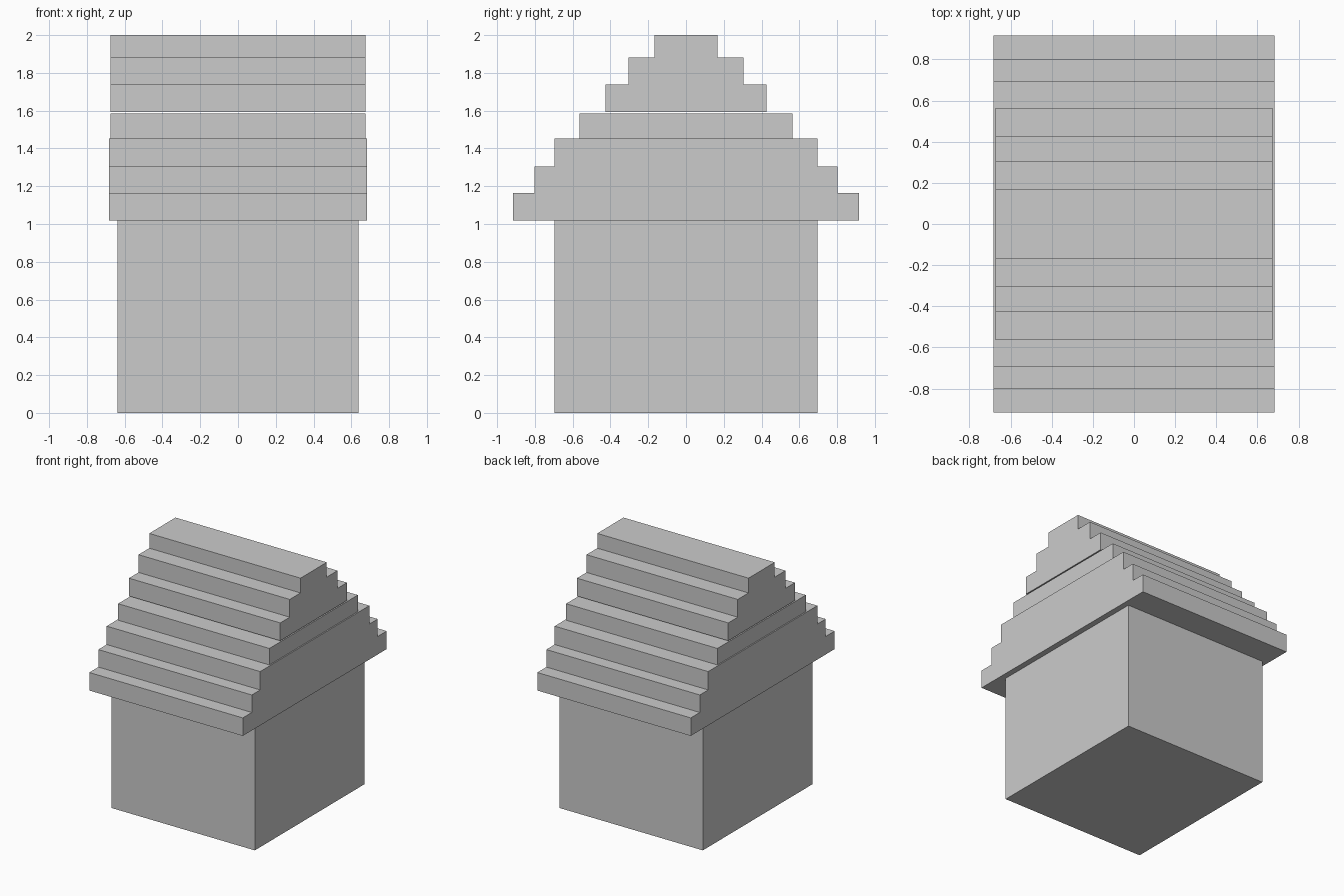
import bpy

if "Cube" in bpy.data.objects:
    bpy.data.objects.remove(bpy.data.objects["Cube"])


def extrude_profile(name, half_x, half_profile):
    """Mirror a (y, z) half profile across y = 0 and extrude it along x."""
    outline = half_profile + [(-y, z) for y, z in reversed(half_profile)]
    n = len(outline)
    verts = [(x, y, z) for x in (-half_x, half_x) for y, z in outline]
    faces = [tuple(reversed(range(n))), tuple(range(n, 2 * n))]
    faces += [(i, (i + 1) % n, n + (i + 1) % n, n + i) for i in range(n)]
    mesh = bpy.data.meshes.new(name)
    mesh.from_pydata(verts, [], faces)
    obj = bpy.data.objects.new(name, mesh)
    bpy.context.collection.objects.link(obj)
    return obj


def stepped(name, half_x, steps):
    """Stack of steps, each (half depth, bottom z, top z), as one solid."""
    profile = [(y, z) for y, low, high in steps for z in (low, high)]
    return extrude_profile(name, half_x, profile)


# House body
stepped("house_body", 0.638, [(0.697, 0.0, 1.018)])

# Lower roof: two eave steps, then two single courses
stepped("roof_eaves", 0.684, [(0.916, 1.018, 1.163), (0.801, 1.163, 1.304)])
stepped("roof_course_lower", 0.684, [(0.695, 1.304, 1.452)])
stepped("roof_course_upper", 0.674, [(0.563, 1.452, 1.585)])

# Roof cap: three steps with a thin gap beneath
stepped("roof_cap", 0.674, [(0.425, 1.594, 1.738),
                            (0.304, 1.738, 1.881),
                            (0.167, 1.881, 2.0)])
